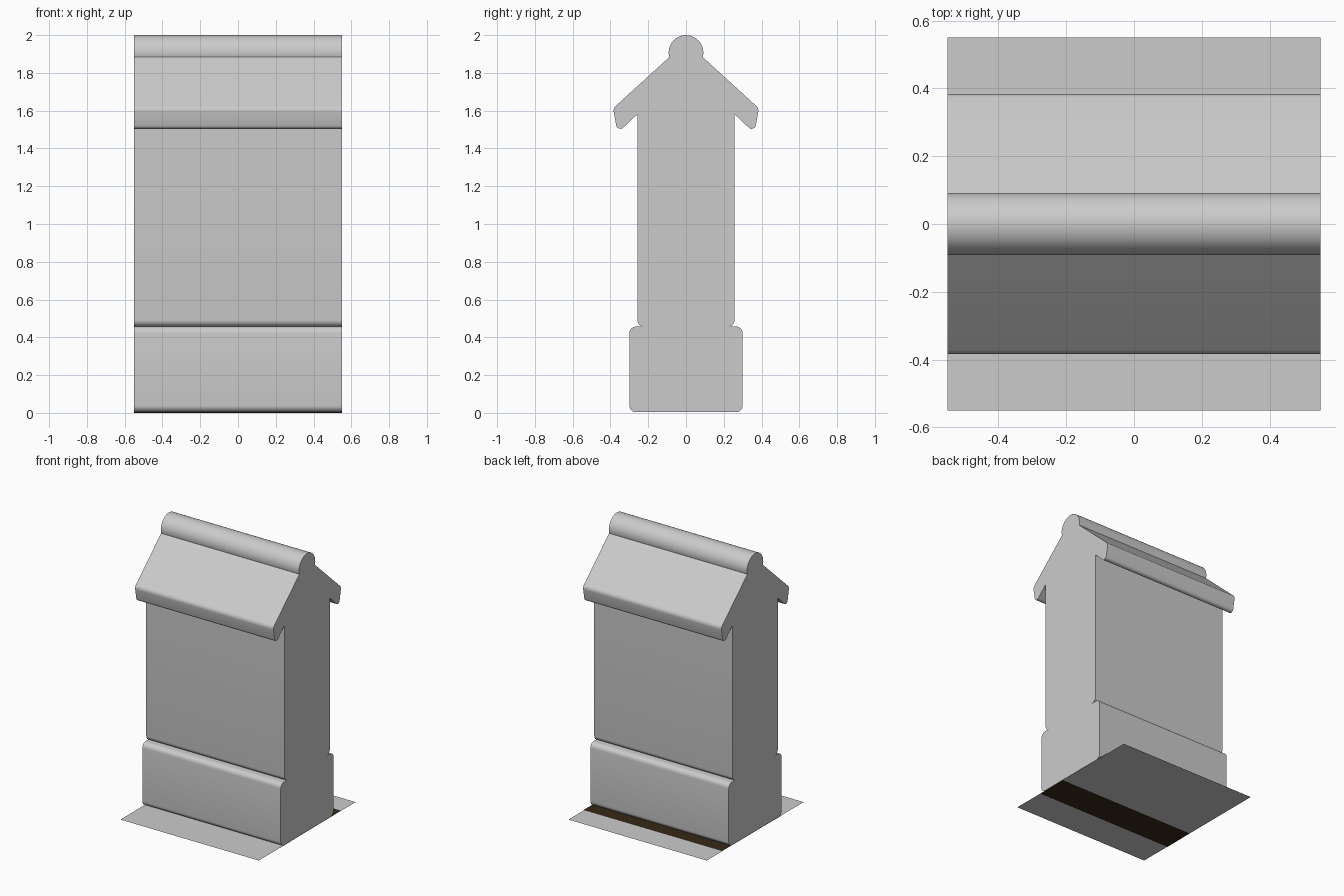
import bpy
import bmesh
import math
from mathutils import Vector

if "Cube" in bpy.data.objects:
    bpy.data.objects.remove(bpy.data.objects["Cube"])

HALF = 0.55  # half length along x


def material(name, rgb):
    m = bpy.data.materials.new(name)
    m.diffuse_color = (*rgb, 1)
    m.use_nodes = True
    m.node_tree.nodes["Principled BSDF"].inputs["Base Color"].default_value = m.diffuse_color
    return m


STONE = material("light_grey_stone", (0.60, 0.60, 0.60))
SOIL = material("dark_brown_soil", (0.035, 0.022, 0.008))


def rounded(corners, steps=6):
    """Round a (y, z, radius) outline into a list of 2D points."""
    out, n = [], len(corners)
    for i, (y, z, r) in enumerate(corners):
        p = Vector((y, z))
        if r == 0:
            out.append(p)
            continue
        a = (Vector(corners[i - 1][:2]) - p).normalized()
        b = (Vector(corners[(i + 1) % n][:2]) - p).normalized()
        half = a.angle(b) / 2
        centre = p + (a + b).normalized() * (r / math.sin(half))
        t = r / math.tan(half)
        start, end = p + a * t - centre, p + b * t - centre
        sweep = start.angle(end)
        for k in range(steps + 1):
            f = k / steps
            v = (start * math.sin((1 - f) * sweep) + end * math.sin(f * sweep)) / math.sin(sweep)
            out.append(centre + v)
    return out


def extrude(name, outline):
    """Extrude a y-z outline along x with flat ends."""
    bm = bmesh.new()
    left = [bm.verts.new((-HALF, p[0], p[1])) for p in outline]
    right = [bm.verts.new((HALF, p[0], p[1])) for p in outline]
    bm.faces.new(left)
    bm.faces.new(right[::-1])
    for i in range(len(outline)):
        j = (i + 1) % len(outline)
        f = bm.faces.new((left[i], right[i], right[j], left[j]))
        f.smooth = True
    bmesh.ops.recalc_face_normals(bm, faces=bm.faces)
    finish(name, bm, STONE)


def sheet(name, y0, z0, y1, z1, mat):
    """Thin single-faced sheet lying on the ground."""
    bm = bmesh.new()
    bm.faces.new([bm.verts.new(c) for c in
                  ((-HALF, y0, z0), (HALF, y0, z0), (HALF, y1, z1), (-HALF, y1, z1))])
    finish(name, bm, mat)


def finish(name, bm, mat):
    mesh = bpy.data.meshes.new(name)
    bm.to_mesh(mesh)
    bm.free()
    mesh.set_sharp_from_angle(angle=math.radians(35))
    mesh.materials.append(mat)
    bpy.context.collection.objects.link(bpy.data.objects.new(name, mesh))


# Ground sheet and the soil strip under the footing
sheet("ground_sheet", -0.55, 0.002, 0.55, 0.002, STONE)
sheet("soil_strip", -0.31, 0.0, 0.38, 0.006, SOIL)

# Footing block
extrude("wall_footing", rounded([(-0.3, 0.004, 0.035), (0.3, 0.004, 0.035),
                                 (0.3, 0.457, 0.035), (-0.3, 0.457, 0.035)]))

# Wall body with a gabled top
extrude("wall_body", rounded([(-0.257, 0.457, 0.035), (0.257, 0.457, 0.035),
                              (0.257, 1.585, 0), (0, 1.825, 0), (-0.257, 1.585, 0)]))

# Two sloping roof slabs with rounded eaves
for side, label in ((-1, "front"), (1, "back")):
    extrude("roof_slab_" + label, rounded([
        (0, 1.825, 0), (side * 0.362, 1.482, 0.022),
        (side * 0.386, 1.612, 0.035), (side * 0.065, 1.905, 0), (0, 1.905, 0)]))

# Round ridge cap
extrude("ridge_cap", [(0.092 * math.cos(a * math.tau / 32), 1.908 + 0.092 * math.sin(a * math.tau / 32))
                      for a in range(32)])
